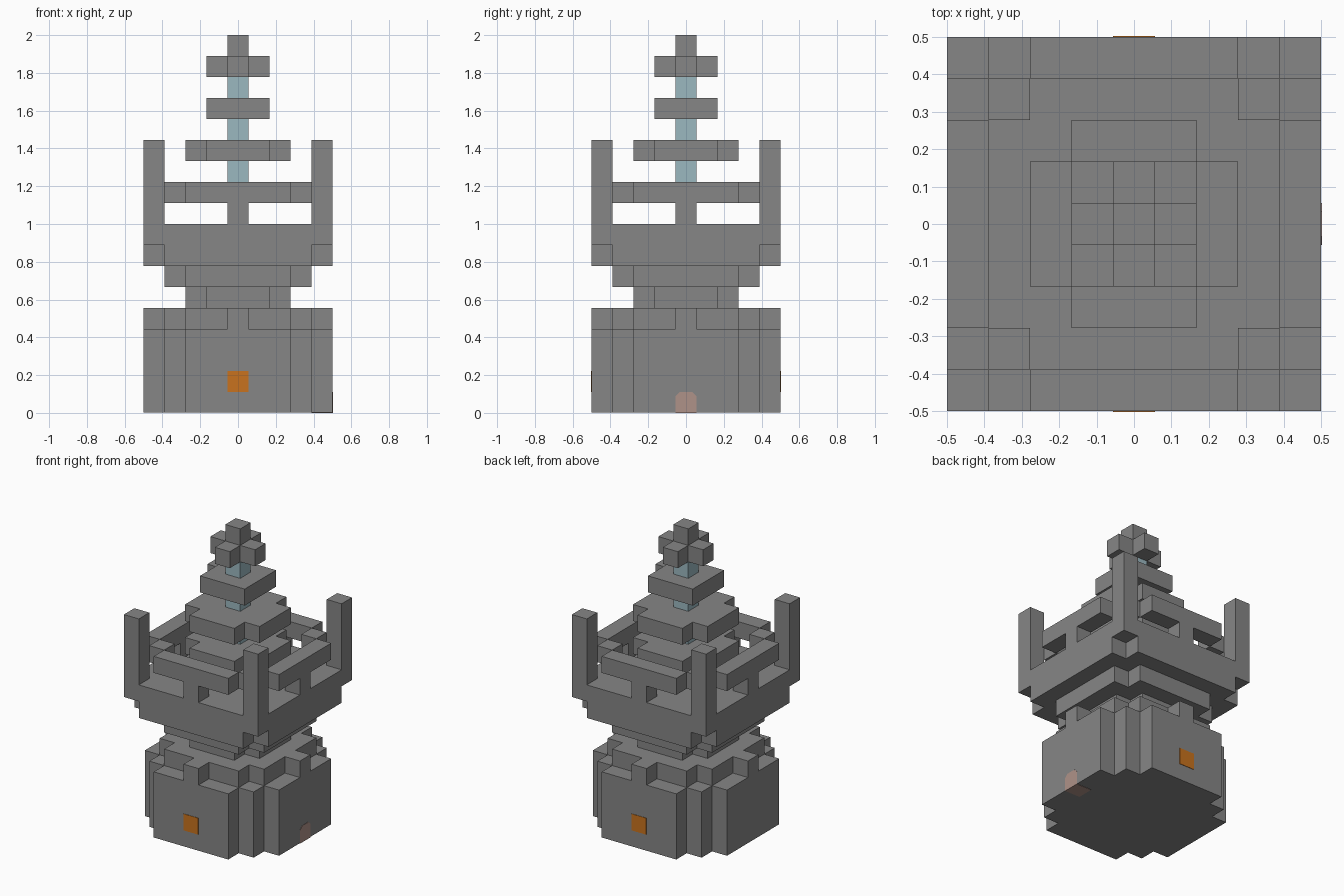
import bpy
import bmesh
from math import radians
from mathutils import Matrix

U = 1 / 9  # one building block

cube = bpy.data.objects.get("Cube")
if cube:
    bpy.data.objects.remove(cube, do_unlink=True)


def material(name, rgb):
    mat = bpy.data.materials.new(name)
    mat.use_nodes = True
    mat.diffuse_color = (*rgb, 1)
    bsdf = next(n for n in mat.node_tree.nodes if n.type == 'BSDF_PRINCIPLED')
    bsdf.inputs["Base Color"].default_value = (*rgb, 1)
    bsdf.inputs["Roughness"].default_value = 0.8
    return mat


STONE = material("stone grey", (0.24, 0.24, 0.24))
GLASS = material("pale blue glass", (0.33, 0.48, 0.53))
ORANGE = material("lamp orange", (0.58, 0.17, 0.013))
PINK = material("door pink", (0.43, 0.29, 0.25))


def add_object(name, bm, mat):
    bmesh.ops.recalc_face_normals(bm, faces=bm.faces)
    mesh = bpy.data.meshes.new(name)
    bm.to_mesh(mesh)
    bm.free()
    mesh.materials.append(mat)
    obj = bpy.data.objects.new(name, mesh)
    bpy.context.collection.objects.link(obj)
    return obj


def prism(name, quarter, z0, z1, mat=STONE):
    """Extrude a plan given by one quarter, mirrored into all four."""
    back = quarter[::-1]
    plan = (quarter + [(-x, y) for x, y in back]
            + [(-x, -y) for x, y in quarter] + [(x, -y) for x, y in back])
    bm = bmesh.new()
    face = bm.faces.new([bm.verts.new((x * U, y * U, z0 * U)) for x, y in plan])
    ext = bmesh.ops.extrude_face_region(bm, geom=[face], use_keep_orig=True)
    top = [v for v in ext["geom"] if isinstance(v, bmesh.types.BMVert)]
    bmesh.ops.translate(bm, verts=top, vec=(0, 0, (z1 - z0) * U))
    return add_object(name, bm, mat)


def square(r):
    return [(r, r)]


def notched(r):
    return [(r, r - 1), (r - 1, r - 1), (r - 1, r)]


def box(name, center, size, mat=STONE):
    bm = bmesh.new()
    bmesh.ops.create_cube(bm, size=U, matrix=Matrix.Translation([c * U for c in center])
                          @ Matrix.Diagonal((*size, 1)))
    return add_object(name, bm, mat)


def four(name, center, size):
    """Repeat a box at quarter turns around the tower."""
    for i in range(4):
        box(f"{name}_{i + 1}", center, size).matrix_world = Matrix.Rotation(radians(90 * i), 4, 'Z')


# Base with stepped corners, parapet and merlons
prism("base", [(4.5, 2.5), (3.5, 2.5), (3.5, 3.5), (2.5, 3.5), (2.5, 4.5)], 0.02, 4)
prism("base_parapet", notched(3.5), 4, 5)
four("base_merlon", (4, 0, 4.5), (1, 1, 1))

# Neck widening into the crown
prism("neck", notched(2.5), 5, 6)
prism("collar", notched(3.5), 6, 7)
prism("crown_lower", notched(4.5), 7, 8)
prism("crown_floor", square(4.5), 8, 9)

# Crown posts and railing
four("corner_post", (4, 4, 11), (1, 1, 4))
four("rail_support", (4, 0, 9.5), (1, 1, 1))
four("rail", (4, 0, 10.5), (1, 5, 1))
four("rail_corner", (3, 3, 10.5), (1, 1, 1))

# Spire with stacked plates
prism("spire_core", square(0.5), 9, 16, GLASS)
prism("spire_plate_low", notched(2.5), 10, 11)
prism("spire_plate_middle", notched(2.5), 12, 13)
prism("spire_plate_high", square(1.5), 14, 15)
prism("spire_cross", notched(1.5), 16, 17)
prism("spire_tip", square(0.5), 17, 18)

# Lamps on front and back
for side, y in (("front", -4.5), ("back", 4.5)):
    box(side + "_lamp", (0, y, 1.5), (1, 0.05, 1), ORANGE)

# Door in the left side with clipped top corners, showing underneath too
door = box("side_door", (4.01, 0, 0.5), (1.02, 1, 1), PINK)
bm = bmesh.new()
bm.from_mesh(door.data)
edges = [e for e in bm.edges if all(v.co.z > 0.5 * U for v in e.verts)
         and abs(e.verts[0].co.y - e.verts[1].co.y) < 0.01]
bmesh.ops.bevel(bm, geom=edges, offset=0.2 * U, segments=1, affect='EDGES')
bm.to_mesh(door.data)
bm.free()
